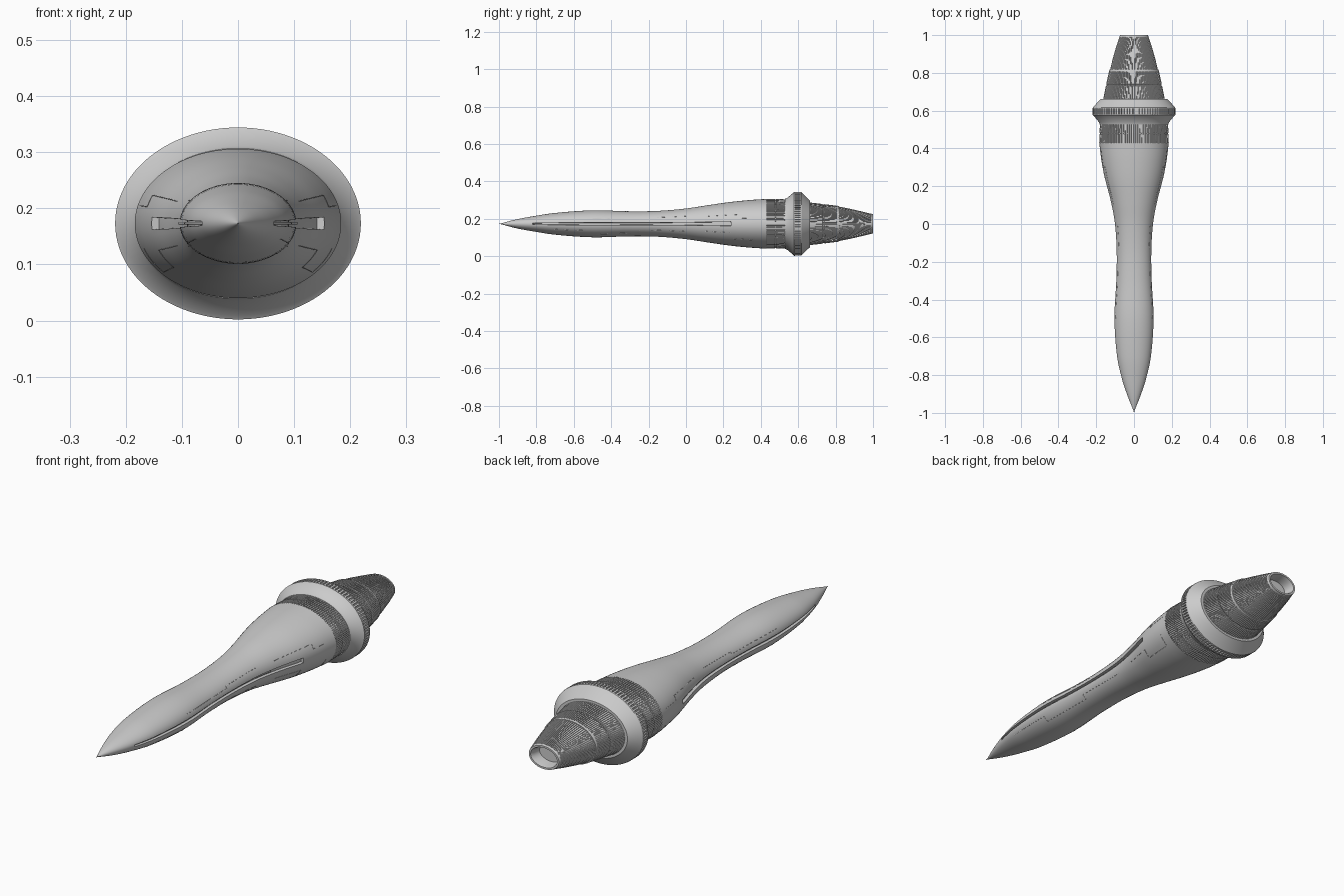
import bpy, bmesh, math

if "Cube" in bpy.data.objects:
    bpy.data.objects.remove(bpy.data.objects["Cube"])

CZ = 0.173  # height of the long axis
TAU = 2 * math.pi


def catmull(rows, sub):
    """Smoothly resample (y, rx, rz) stations."""
    out = []
    for i in range(len(rows) - 1):
        p0, p1 = rows[max(i - 1, 0)], rows[i]
        p2, p3 = rows[i + 1], rows[min(i + 2, len(rows) - 1)]
        h = p2[0] - p1[0]
        for k in range(sub):
            t = k / sub
            row = [p1[0] + h * t]
            for c in (1, 2):
                m1 = (p2[c] - p0[c]) / (p2[0] - p0[0]) * h
                m2 = (p3[c] - p1[c]) / (p3[0] - p1[0]) * h
                row.append((2*t**3 - 3*t**2 + 1) * p1[c] + (t**3 - 2*t**2 + t) * m1
                           + (3*t**2 - 2*t**3) * p2[c] + (t**3 - t**2) * m2)
            out.append(tuple(row))
    return out + [rows[-1]]


def finish(name, bm, angle=30):
    bmesh.ops.recalc_face_normals(bm, faces=bm.faces)
    me = bpy.data.meshes.new(name)
    bm.to_mesh(me)
    bm.free()
    ob = bpy.data.objects.new(name, me)
    bpy.context.collection.objects.link(ob)
    bpy.ops.object.select_all(action='DESELECT')
    ob.select_set(True)
    bpy.context.view_layer.objects.active = ob
    bpy.ops.object.shade_smooth_by_angle(angle=math.radians(angle))
    return ob


def loft(rows, angles, depths=None, caps=(False, False)):
    """Elliptical sections along y; depths lowers single columns to make ribs."""
    bm = bmesh.new()
    depths = depths or [0] * len(angles)
    rings = [[bm.verts.new(((rx - d) * math.cos(a), y, CZ + (rz - d) * math.sin(a)))
              for a, d in zip(angles, depths)] for y, rx, rz in rows]
    n = len(angles)
    for r0, r1 in zip(rings, rings[1:]):
        for i in range(n):
            j = (i + 1) % n
            bm.faces.new((r0[i], r0[j], r1[j], r1[i]))
    if caps[0]:
        bm.faces.new(rings[0])
    if caps[1]:
        bm.faces.new(rings[-1])
    return bm


def even(n):
    return [TAU * i / n for i in range(n)]


def ribbed(name, rows, teeth, depth, caps=(False, False)):
    angles, depths = [], []
    for i in range(teeth):
        for f, d in ((0, 0), (0.55, 0), (0.65, depth), (0.9, depth)):
            angles.append(TAU * (i + f) / teeth)
            depths.append(d)
    return finish(name, loft(rows, angles, depths, caps), 25)


# Main hull: pointed nose, bulge, waist and flared rear
profile = catmull([(-0.99, 0.002, 0.002), (-0.91, 0.034, 0.023), (-0.82, 0.064, 0.040),
                   (-0.7, 0.090, 0.058), (-0.5, 0.104, 0.072), (-0.3, 0.094, 0.067),
                   (-0.15, 0.092, 0.069), (0.0, 0.101, 0.082), (0.12, 0.123, 0.100),
                   (0.24, 0.154, 0.117), (0.34, 0.173, 0.127), (0.43, 0.184, 0.133)], 6)
SLOT = 0.095
half = [SLOT + (math.pi - 2 * SLOT) * i / 40 for i in range(41)]
angles = [0] + half + [math.pi] + [a + math.pi for a in half]
bm = loft([(-1.0, 0.0003, 0.0003)] + profile, angles, caps=(True, False))
# long recessed channel on each side
for side in (1, -1):
    faces = []
    for f in bm.faces:
        c = f.calc_center_median()
        ang = math.atan2((c.z - CZ), abs(c.x) + 1e-9)
        if len(f.verts) == 4 and c.x * side > 0 and -0.82 < c.y < 0.24 and abs(ang) < 0.06:
            faces.append(f)
    bmesh.ops.recalc_face_normals(bm, faces=bm.faces)
    bmesh.ops.inset_region(bm, faces=faces, thickness=0.0006, depth=-0.013, use_even_offset=True)
finish("main_hull", bm)


def section(y):
    for a, b in zip(profile, profile[1:]):
        if a[0] <= y <= b[0]:
            t = (y - a[0]) / (b[0] - a[0])
            return a[1] + (b[1] - a[1]) * t, a[2] + (b[2] - a[2]) * t
    return profile[-1][1:]


def line(name, pts, radius, inset=0.0, steps=14):
    """Thin line laid on the hull through (y, degrees) points, on both sides."""
    cu = bpy.data.curves.new(name, 'CURVE')
    cu.dimensions = '3D'
    cu.bevel_depth = radius
    cu.bevel_resolution = 1
    cu.use_fill_caps = True
    for side in (1, -1):
        path = []
        for (y0, a0), (y1, a1) in zip(pts, pts[1:]):
            for k in range(steps + 1):
                t = k / steps
                y, a = y0 + (y1 - y0) * t, math.radians(a0 + (a1 - a0) * t)
                rx, rz = section(y)
                path.append((side * (rx - inset) * math.cos(a), y, CZ + (rz - inset) * math.sin(a)))
        sp = cu.splines.new('POLY')
        sp.points.add(len(path) - 1)
        for p, co in zip(sp.points, path):
            p.co = (*co, 1)
    ob = bpy.data.objects.new(name, cu)
    bpy.context.collection.objects.link(ob)


# Rail inside the side channel, and panel seams
line("channel_rail", [(-0.81, 0), (0.08, 0)], 0.0025, 0.010, 60)
line("upper_seam", [(-0.5, 22), (-0.2, 22), (-0.2, 30), (0.0, 30)], 0.0007)
line("rear_upper_seam", [(0.1, 24), (0.3, 24), (0.3, 14), (0.4, 14)], 0.0007)
line("lower_seam", [(-0.72, -30), (-0.5, -30), (-0.5, -48), (-0.25, -48), (-0.25, -30), (0.0, -30)], 0.0007)
line("rear_lower_seam", [(0.1, -24), (0.24, -24), (0.24, -42), (0.38, -42), (0.38, -20)], 0.0007)

# Ribbed band behind the hull, split into two rows with a groove
ribbed("front_ribbed_band", [(0.43, 0.176, 0.126), (0.43, 0.184, 0.133), (0.476, 0.183, 0.133),
                             (0.477, 0.179, 0.129), (0.481, 0.179, 0.129), (0.482, 0.183, 0.133),
                             (0.53, 0.180, 0.131)], 110, 0.004)

# Wide collar: sloped faces either side of a notched rim
finish("collar_front", loft([(0.528, 0.172, 0.124), (0.528, 0.182, 0.134), (0.54, 0.186, 0.138),
                             (0.572, 0.213, 0.164), (0.577, 0.219, 0.171), (0.583, 0.219, 0.171),
                             (0.583, 0.211, 0.163)], even(96)))
ribbed("collar_notched_rim", [(0.583, 0.2185, 0.1705), (0.611, 0.2185, 0.1705)], 90, 0.007)
finish("collar_rear", loft([(0.611, 0.211, 0.163), (0.611, 0.219, 0.171), (0.617, 0.218, 0.170),
                            (0.63, 0.206, 0.156), (0.657, 0.182, 0.130), (0.663, 0.176, 0.124),
                            (0.663, 0.150, 0.100)], even(96)))

# Tapered engine section in two ribbed stages
ribbed("engine_ribs", [(0.662, 0.163, 0.114), (0.73, 0.149, 0.106), (0.733, 0.145, 0.102),
                       (0.738, 0.145, 0.102), (0.741, 0.147, 0.105), (0.81, 0.132, 0.096)], 100, 0.004)
finish("engine_joint_ring", loft([(0.808, 0.124, 0.088), (0.808, 0.132, 0.097), (0.818, 0.130, 0.095),
                                  (0.818, 0.118, 0.084)], even(96)))
ribbed("nozzle_ribs", [(0.818, 0.126, 0.092), (0.87, 0.114, 0.082), (0.94, 0.094, 0.066),
                       (0.992, 0.077, 0.053)], 80, 0.0035)

# Open nozzle mouth with a recessed end plate
finish("nozzle_mouth", loft([(0.99, 0.072, 0.048), (0.99, 0.078, 0.054), (1.0, 0.074, 0.051),
                             (1.0, 0.065, 0.043), (0.985, 0.060, 0.039), (0.95, 0.056, 0.036)],
                            even(96), caps=(False, True)))
